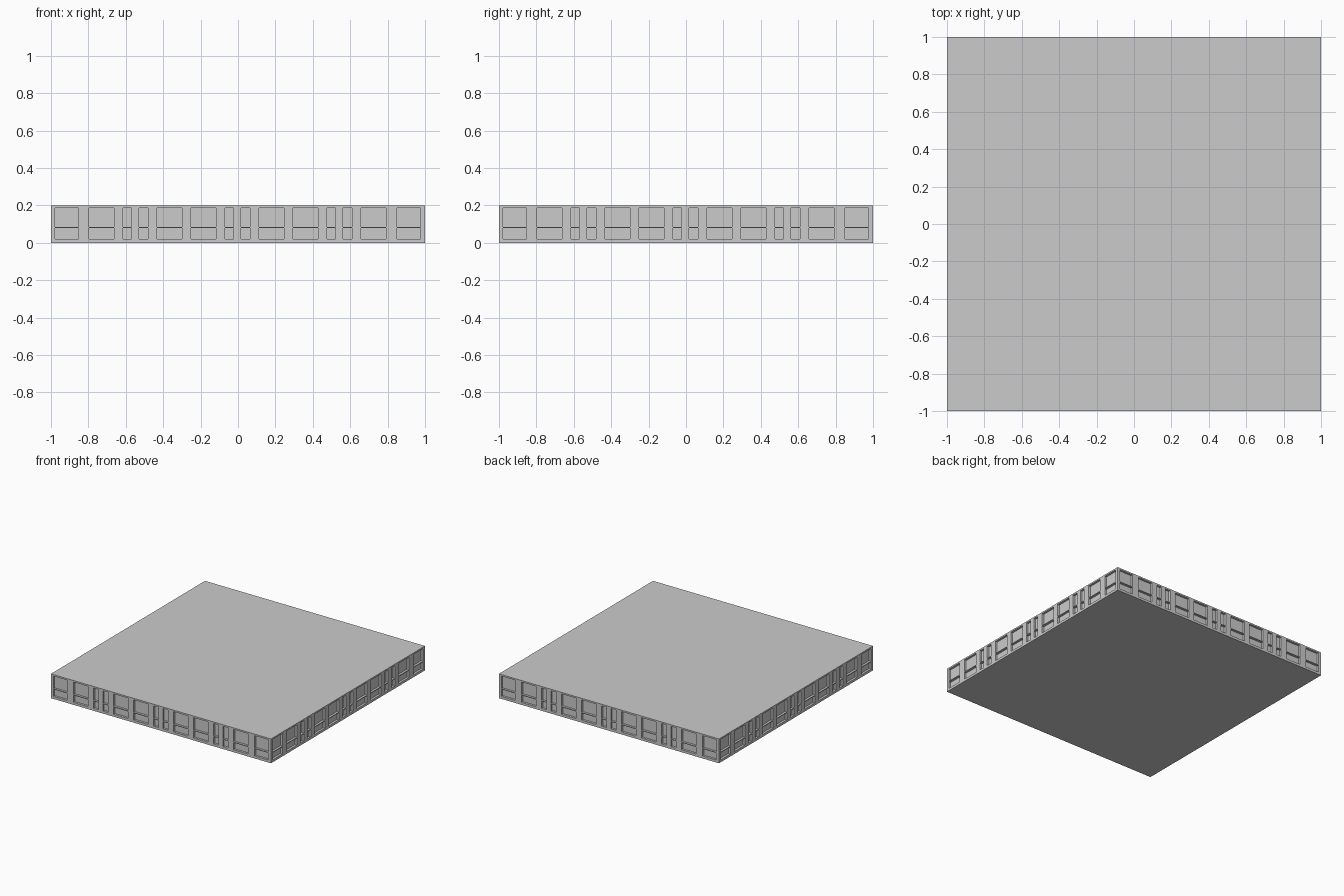
import bpy, bmesh
from mathutils import Matrix, Vector
from math import pi

if "Cube" in bpy.data.objects:
    bpy.data.objects.remove(bpy.data.objects["Cube"])

H, D = 0.2, 0.018            # storey height, window recess depth
ROWS = [(0.02, 0.078), (0.084, 0.187)]   # lower and upper panes

# window columns: eleven bays, every third one holds a pair of slim windows
COLS = []
bay = 2 / 11
for i in range(11):
    a = -1 + i * bay
    if i in (2, 5, 8):
        COLS += [(a + 0.022, a + 0.067), (a + 0.108, a + 0.154)]
    elif i == 0:
        COLS.append((-0.979, -0.852))
    elif i == 10:
        COLS.append((0.85, 0.975))
    else:
        COLS.append((a + 0.022, a + 0.156))

xs = [-1] + [v for c in COLS for v in c] + [1]
zs = [0] + [v for r in ROWS for v in r] + [H]


def add_wall(bm, angle):
    """One facade: grid of quads whose window cells are pushed inwards."""
    m = Matrix.Rotation(angle, 4, 'Z')

    def quad(*pts):
        bm.faces.new([bm.verts.new(m @ Vector(p)) for p in pts])

    for i, (x0, x1) in enumerate(zip(xs, xs[1:])):
        for j, (z0, z1) in enumerate(zip(zs, zs[1:])):
            y = -1 + D if i % 2 and j % 2 else -1
            c = [(x0, z0), (x1, z0), (x1, z1), (x0, z1)]
            quad(*[(x, y, z) for x, z in c])
            if y > -1:       # reveals around the pane
                for (ax, az), (bx, bz) in zip(c, c[1:] + c[:1]):
                    quad((ax, -1, az), (bx, -1, bz), (bx, y, bz), (ax, y, az))


bm = bmesh.new()
for k in range(4):
    add_wall(bm, k * pi / 2)

# roof and floor slabs
for z in (0, H):
    bm.faces.new([bm.verts.new((x, y, z)) for x, y in
                  ((-1, -1), (1, -1), (1, 1), (-1, 1))])

bmesh.ops.remove_doubles(bm, verts=bm.verts, dist=1e-4)
bm.normal_update()
for f in bm.faces:           # floor faces down
    if f.calc_center_median().z < 1e-5 and f.normal.z > 0.5:
        f.normal_flip()

mesh = bpy.data.meshes.new("building_storey")
bm.to_mesh(mesh)
bm.free()
bpy.context.collection.objects.link(bpy.data.objects.new("building_storey", mesh))
